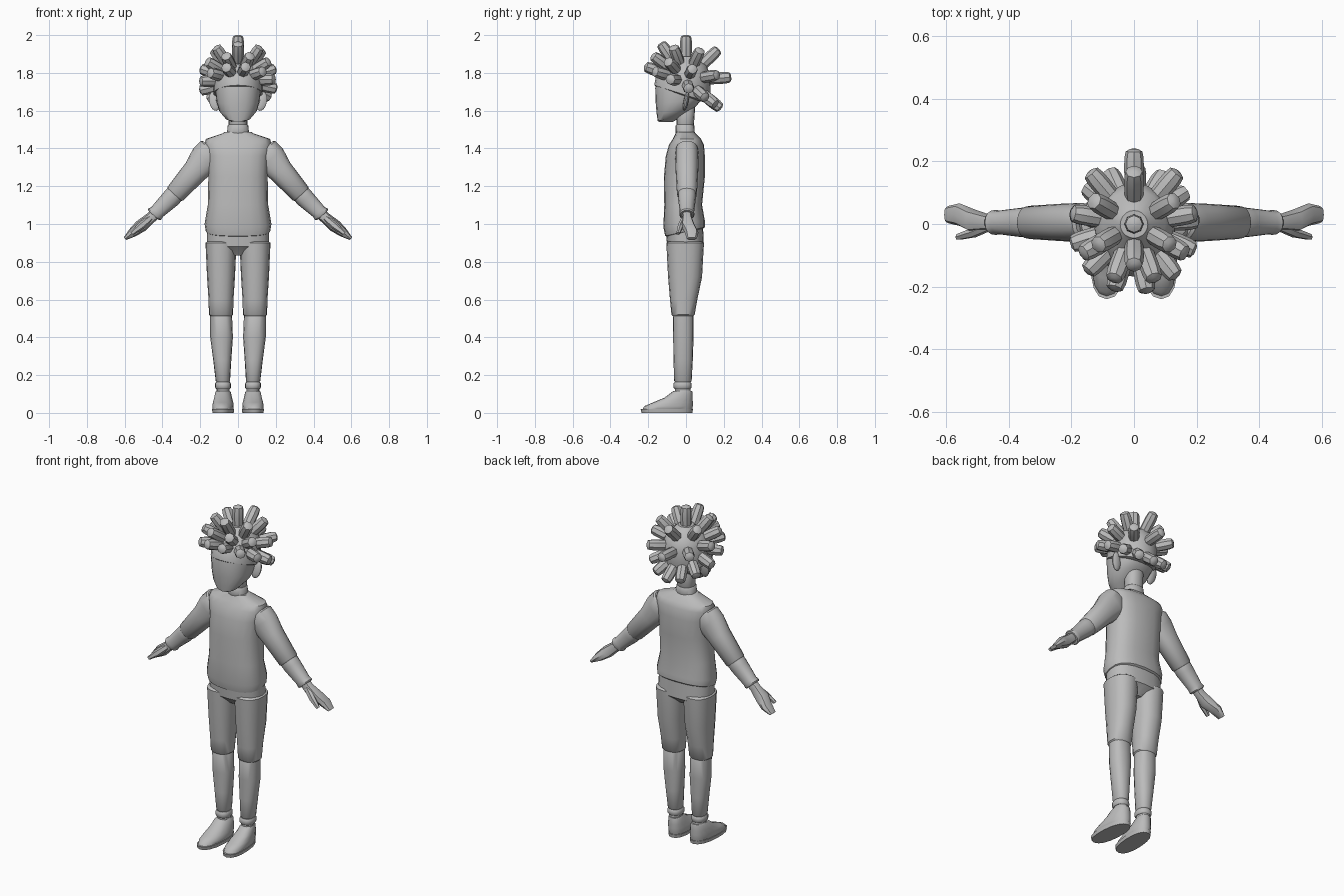
import bpy, bmesh, math
from mathutils import Vector, Matrix

cube = bpy.data.objects.get("Cube")
if cube:
    bpy.data.objects.remove(cube, do_unlink=True)

grey = bpy.data.materials.new("plain_grey")
grey.use_nodes = True
colour = (.5, .5, .5, 1)
grey.diffuse_color = colour
grey.node_tree.nodes["Principled BSDF"].inputs["Base Color"].default_value = colour

parts = []


def finish(name, bm, mirror=False):
    """Turn the bmesh into a named object, mirrored across x if it is paired."""
    bmesh.ops.recalc_face_normals(bm, faces=bm.faces)
    mesh = bpy.data.meshes.new(name)
    bm.to_mesh(mesh)
    bm.free()
    mesh.materials.append(grey)
    part = bpy.data.objects.new(name, mesh)
    bpy.context.collection.objects.link(part)
    if mirror:
        part.modifiers.new("Mirror", "MIRROR").use_mirror_merge = False
    parts.append(part)


def skin(bm, loops):
    """Join successive vertex loops with quads and close both ends."""
    for lower, upper in zip(loops, loops[1:]):
        for i in range(len(lower)):
            bm.faces.new((lower[i - 1], lower[i], upper[i], upper[i - 1]))
    bm.faces.new(loops[0])
    bm.faces.new(loops[-1])


def rounded_end(ring, neighbour, rim):
    """Smaller ring just beyond an end, giving it a turned edge."""
    centre, across, along = ring
    outward = (centre - neighbour[0]).normalized()
    return centre + outward * rim, across * .88, along * .88


def loft(name, rings, sides=16, power=2.3, rim=.008, mirror=False):
    """Skin superellipse rings, each given as centre and two half axes."""
    first = rounded_end(rings[0], rings[1], rim)
    last = rounded_end(rings[-1], rings[-2], rim)
    bm = bmesh.new()
    loops = []
    for centre, across, along in [first, *rings, last]:
        loop = []
        for i in range(sides):
            angle = math.tau * i / sides
            c, s = math.cos(angle), math.sin(angle)
            c = math.copysign(abs(c) ** (2 / power), c)
            s = math.copysign(abs(s) ** (2 / power), s)
            loop.append(bm.verts.new(centre + across * c + along * s))
        loops.append(loop)
    skin(bm, loops)
    finish(name, bm, mirror)


def level(z, half_width, front, back, x=0, rise=0, skew=0):
    """Horizontal ring between a front and a back y, optionally rising backwards."""
    return (Vector((x, (front + back) / 2, z)), Vector((half_width, 0, 0)),
            Vector((skew, (back - front) / 2, rise)))


def leg_level(z, half_width, front, back):
    """Ring on the leg line, which leans outwards up to the knee."""
    return level(z, half_width, front, back, x=.075 + .03 * min(z, .5))


def arm_ring(t, thickness, depth, y=.005):
    """Ring across the slightly sagging arm, t running from shoulder to fingertip."""
    centre = Vector((.16 + .44 * t, y, 1.36 - .44 * t - .03 * math.sin(math.pi * t)))
    return centre, Vector((.75, 0, .66)) * thickness, Vector((0, depth, 0))


# Sweater body, its hem rising to the back
body = [(.96, .17, -.11, .1), (1, .177, -.12, .1), (1.1, .16, -.115, .085),
        (1.25, .157, -.117, .1), (1.36, .163, -.107, .1), (1.42, .178, -.09, .095),
        (1.45, .17, -.07, .08), (1.48, .08, -.055, .05)]
loft("sweater_body", [level(*row, rise=max(0, 1.1 - row[0]) / 6) for row in body],
     sides=20, power=2.5)
loft("sweater_collar", [level(1.47, .058, -.055, .047), level(1.52, .056, -.055, .045)])
loft("neck", [level(1.5, .05, -.05, .04), level(1.64, .05, -.05, .05)])

# Sleeves, the upper one overlapping the lower at the elbow
loft("upper_sleeve", [arm_ring(-.05, .08, .06), arm_ring(.03, .085, .062),
                      arm_ring(.15, .067, .06), arm_ring(.39, .055, .053)], mirror=True)
loft("lower_sleeve", [arm_ring(.3, .05, .05), arm_ring(.45, .05, .047),
                      arm_ring(.61, .04, .038), arm_ring(.64, .045, .04)], mirror=True)

# Mitten-like hands with separate thumbs
loft("hand", [arm_ring(.58, .03, .03), arm_ring(.69, .03, .026),
              arm_ring(.8, .035, .038, .01), arm_ring(.9, .026, .036, .03),
              arm_ring(.98, .012, .028, .03)], sides=8, mirror=True)
loft("thumb", [arm_ring(.7, .018, .015, -.01), arm_ring(.8, .02, .016, -.028),
               arm_ring(.9, .012, .011, -.04)], sides=6, mirror=True)

# Trousers, folded at the knee and gathered above the ankle
loft("trouser_hips", [level(.84, .05, -.06, .05), level(.88, .165, -.1, .095),
                      level(.97, .165, -.105, .09, rise=.02)], sides=20, power=2.5)
loft("trouser_thigh", [leg_level(.52, .064, -.077, .046), leg_level(.6, .066, -.085, .06),
                       leg_level(.72, .074, -.095, .085), leg_level(.9, .082, -.104, .095)],
     mirror=True)
loft("trouser_shin", [leg_level(.17, .038, -.063, .03), leg_level(.28, .048, -.066, .036),
                      leg_level(.4, .06, -.068, .04), leg_level(.53, .058, -.07, .04)],
     mirror=True)
loft("trouser_cuff", [leg_level(.135, .042, -.067, .03), leg_level(.155, .042, -.067, .03)],
     mirror=True)
loft("ankle", [leg_level(.07, .034, -.058, .025), leg_level(.15, .034, -.058, .025)],
     mirror=True)

# Shoes on flat soles, toes turned slightly out
shoe_pose = dict(x=.079, skew=-.008)
shoe = [(.02, .055, -.23, .033), (.036, .056, -.22, .036), (.055, .054, -.175, .036),
        (.08, .047, -.115, .035), (.11, .04, -.075, .034)]
loft("shoe", [level(*row, **shoe_pose) for row in shoe], mirror=True)
loft("shoe_sole", [level(0, .056, -.235, .034, **shoe_pose),
                   level(.02, .059, -.24, .037, **shoe_pose)], rim=0, mirror=True)

# Head with the jaw rising to the back
loft("head", [level(1.545, .04, -.145, -.06), level(1.56, .066, -.15, -.02, rise=.015),
              level(1.6, .1, -.155, .05, rise=.02), level(1.65, .115, -.16, .09, rise=.015),
              level(1.72, .122, -.163, .11), level(1.78, .118, -.15, .11)], sides=20)

# Thin ears standing out from the head
bm = bmesh.new()
bmesh.ops.create_uvsphere(
    bm, u_segments=10, v_segments=8, radius=1,
    matrix=Matrix.Translation((.124, 0, 1.65)) @ Matrix.Rotation(-.2, 4, "X")
    @ Matrix.Rotation(.2, 4, "Y") @ Matrix.Diagonal((.03, .013, .053, 1)))
finish("ear", bm, mirror=True)

# Hair cap, its edge lower at the back
loft("hair_cap", [level(1.69, .13, -.168, .118, rise=-.045),
                  level(1.74, .13, -.16, .13, rise=-.035),
                  level(1.79, .125, -.137, .13, rise=-.015),
                  level(1.84, .1, -.1, .11), level(1.88, .05, -.05, .05)],
     sides=20, power=2)


def add_lock(bm, polar, azimuth, sides=8, steps=6):
    """Blunt rounded lock pointing away from the middle of the hair."""
    turn = Matrix.Rotation(azimuth, 3, "Z") @ Matrix.Rotation(polar, 3, "Y")
    shrink = 1 - .12 * abs((turn @ Vector((0, 0, 1))).x)
    loops = []
    for step in range(steps):
        bend = math.pi / 2 * step / (steps - 1)
        t = math.sin(bend)
        width = .038 * (.7 + .3 * t) * (abs(math.cos(bend)) + .02) ** .3
        loop = []
        for i in range(sides):
            angle = math.tau * i / sides
            point = Vector((width * math.cos(angle), width * math.sin(angle),
                            (.08 + .16 * t) * shrink))
            loop.append(bm.verts.new(Vector((0, 0, 1.76)) + turn @ point))
        loops.append(loop)
    skin(bm, loops)


# Hair locks in rings that drop towards the back
bm = bmesh.new()
add_lock(bm, 0, 0)
for count, polar, drop, start in ((6, 40, 6, 30), (9, 70, 16, 10), (13, 100, 29, 4)):
    for i in range(count):
        azimuth = math.radians(start) + math.tau * i / count
        add_lock(bm, math.radians(polar + drop * math.sin(azimuth)), azimuth)
finish("hair_locks", bm)

# Smooth shading with crisp folds
bpy.ops.object.select_all(action="DESELECT")
for part in parts:
    part.select_set(True)
bpy.context.view_layer.objects.active = parts[0]
bpy.ops.object.shade_smooth_by_angle(angle=math.radians(40))
